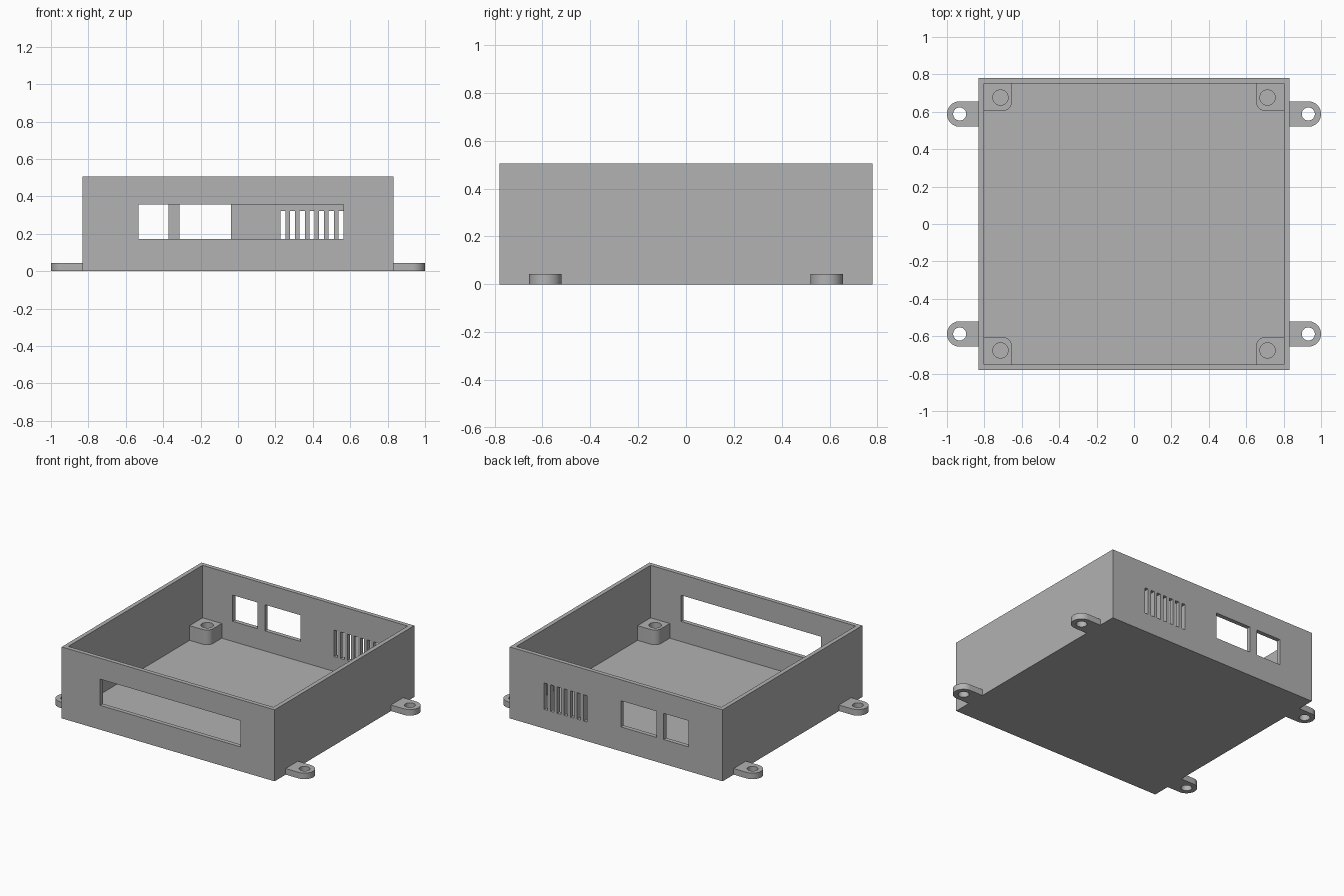
import bpy
import bmesh
from math import cos, sin, pi, radians

cube = bpy.data.objects.get("Cube")
if cube:
    bpy.data.objects.remove(cube, do_unlink=True)

# Overall sizes
HALF_X, HALF_Y, HEIGHT = 0.832, 0.78, 0.505
WALL = 0.03
IN_X, IN_Y = HALF_X - WALL, HALF_Y - WALL

GREY = (0.445, 0.445, 0.445, 1)
grey = bpy.data.materials.new("plain grey")
grey.use_nodes = True
grey.diffuse_color = GREY
grey.node_tree.nodes["Principled BSDF"].inputs["Base Color"].default_value = GREY


def arc(cx, cy, r, start, end, steps):
    """Points along an arc, angles in degrees."""
    angles = [radians(start + (end - start) * i / steps) for i in range(steps + 1)]
    return [(cx + r * cos(a), cy + r * sin(a)) for a in angles]


def prism(name, outline, z0, z1):
    """Upright solid from a plan outline."""
    bm = bmesh.new()
    base = bm.faces.new([bm.verts.new((x, y, z0)) for x, y in outline])
    top = bmesh.ops.extrude_face_region(bm, geom=[base])["geom"]
    verts = [v for v in top if isinstance(v, bmesh.types.BMVert)]
    bmesh.ops.translate(bm, vec=(0, 0, z1 - z0), verts=verts)
    bmesh.ops.recalc_face_normals(bm, faces=bm.faces[:])
    mesh = bpy.data.meshes.new(name)
    bm.to_mesh(mesh)
    bm.free()
    mesh.materials.append(grey)
    obj = bpy.data.objects.new(name, mesh)
    bpy.context.collection.objects.link(obj)
    return obj


def block(name, x0, x1, y0, y1, z0, z1):
    return prism(name, [(x0, y0), (x1, y0), (x1, y1), (x0, y1)], z0, z1)


def activate(obj):
    bpy.ops.object.select_all(action='DESELECT')
    obj.select_set(True)
    bpy.context.view_layer.objects.active = obj


def cut(target, cutter):
    """Subtract the cutter, then discard it."""
    cutter.hide_render = True
    mod = target.modifiers.new("cut", 'BOOLEAN')
    mod.operation = 'DIFFERENCE'
    mod.solver = 'EXACT'
    mod.object = cutter
    activate(target)
    bpy.ops.object.modifier_apply(modifier=mod.name)
    bpy.data.objects.remove(cutter, do_unlink=True)


def smooth(obj):
    activate(obj)
    bpy.ops.object.shade_smooth_by_angle(angle=radians(30))


# Open tray
tray = block("tray", -HALF_X, HALF_X, -HALF_Y, HALF_Y, 0, HEIGHT)
cut(tray, block("cavity", -IN_X, IN_X, -IN_Y, IN_Y, WALL, HEIGHT + 0.1))

# Wide front opening
LOW, HIGH = 0.172, 0.357
cut(tray, block("front_opening", -0.532, 0.564, -HALF_Y - 0.1, -IN_Y + 0.1, LOW, HIGH))

# Two back openings and the row of vent slots
back = (IN_Y - 0.1, HALF_Y + 0.1)
for x0, x1 in ((-0.567, -0.372), (-0.314, -0.037)):
    cut(tray, block("back_opening", x0, x1, *back, LOW, HIGH))
for i in range(7):
    x = 0.226 + 0.0517 * i
    cut(tray, block("vent_slot", x, x + 0.028, *back, 0.135, 0.322))

for sx, side in ((1, "left"), (-1, "right")):
    for sy, end in ((1, "back"), (-1, "front")):
        # Corner screw post, rounded on its inward corner
        ox, oy = IN_X + 0.01, IN_Y + 0.01
        ix, iy, r = IN_X - 0.15, IN_Y - 0.145, 0.05
        plan = [(ox, oy), (ix, oy)]
        plan += arc(ix + r, iy + r, r, 180, 270, 10) + [(ox, iy)]
        post = prism(f"{end}_{side}_post", [(sx * x, sy * y) for x, y in plan],
                     WALL - 0.01, 0.134)
        hole = arc(sx * 0.714, sy * 0.676, 0.041, 0, 360, 32)[:-1]
        cut(post, prism("post_hole", hole, WALL - 0.1, 0.3))
        smooth(post)

        # Mounting lug with a round end and a screw hole
        cx, cy, r = 0.932, sy * 0.588, 0.068
        plan = [(HALF_X, cy - r)] + arc(cx, cy, r, -90, 90, 24) + [(HALF_X, cy + r)]
        lug = prism(f"{end}_{side}_lug", [(sx * x, y) for x, y in plan], 0, 0.043)
        hole = arc(sx * cx, cy, 0.035, 0, 360, 32)[:-1]
        cut(lug, prism("lug_hole", hole, -0.1, 0.1))
        smooth(lug)
